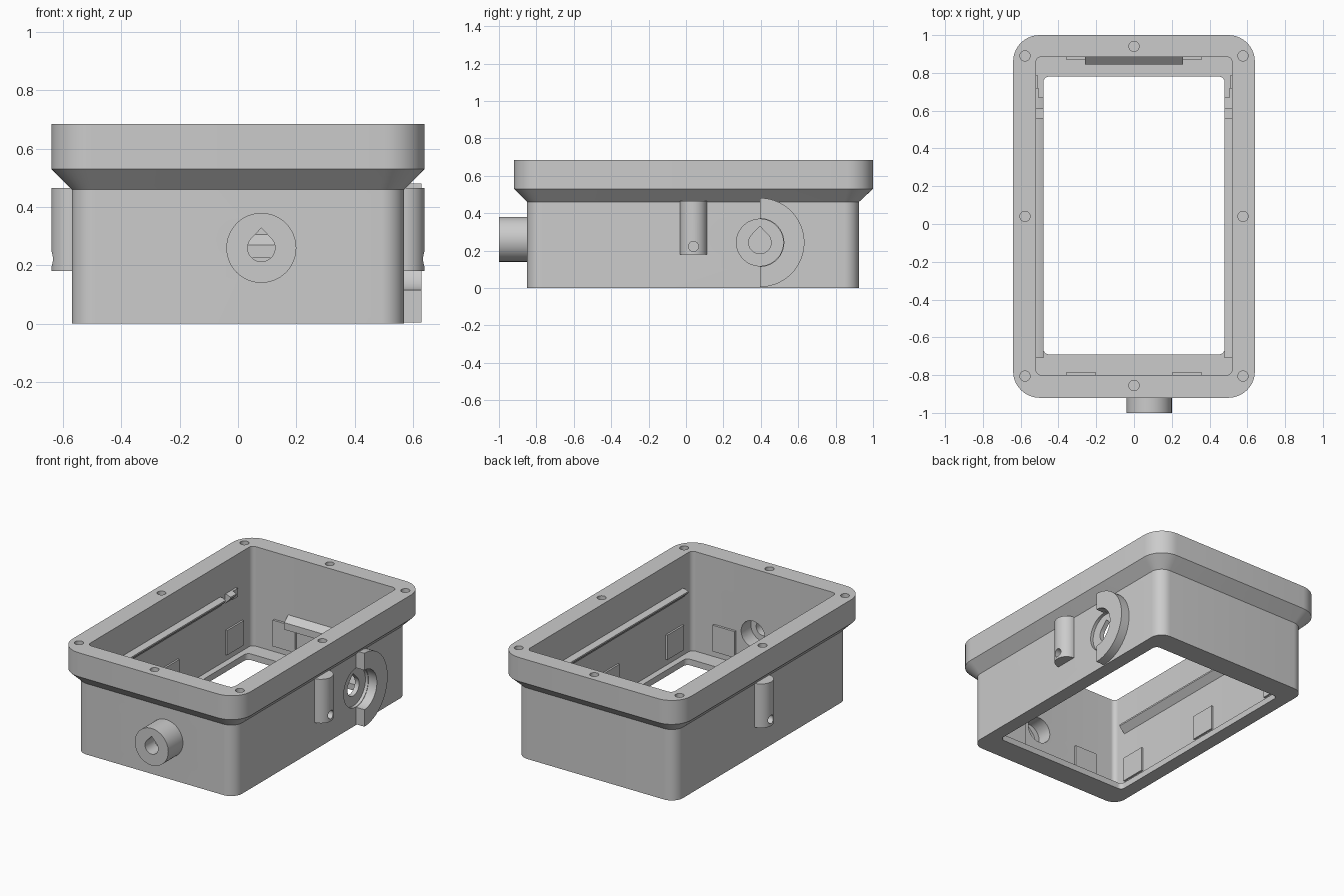
import bpy, bmesh, math
from mathutils import Vector

cube = bpy.data.objects.get("Cube")
if cube:
    bpy.data.objects.remove(cube, do_unlink=True)

grey = bpy.data.materials.new("plain grey")
grey.use_nodes = True
GREY = (0.6, 0.6, 0.6, 1)
grey.diffuse_color = GREY
grey.node_tree.nodes["Principled BSDF"].inputs["Base Color"].default_value = GREY


def finish(name, bm):
    bmesh.ops.recalc_face_normals(bm, faces=bm.faces)
    mesh = bpy.data.meshes.new(name)
    bm.to_mesh(mesh)
    bm.free()
    mesh.materials.append(grey)
    ob = bpy.data.objects.new(name, mesh)
    bpy.context.collection.objects.link(ob)
    return ob


def extrude(name, pts, axis, a, b):
    """Prism of a 2D outline along one axis, from a to b."""
    place = {"X": lambda u, v, t: (t, u, v),
             "Y": lambda u, v, t: (u, t, v),
             "Z": lambda u, v, t: (u, v, t)}[axis]
    bm = bmesh.new()
    ends = [[bm.verts.new(place(u, v, t)) for u, v in pts] for t in (a, b)]
    for end in ends:
        bm.faces.new(end)
    for i in range(len(pts)):
        j = (i + 1) % len(pts)
        bm.faces.new((ends[0][i], ends[0][j], ends[1][j], ends[1][i]))
    return finish(name, bm)


def arc(cu, cv, r, start=0, stop=360, n=32):
    angles = [math.radians(start + (stop - start) * i / n) for i in range(n + 1)]
    if stop - start == 360:
        angles.pop()
    return [(cu + r * math.cos(t), cv + r * math.sin(t)) for t in angles]


def teardrop(cu, cv, r):
    return arc(cu, cv, r, 135, 405) + [(cu, cv + r * 1.45)]


def rect(u0, u1, v0, v1):
    return [(u0, v0), (u1, v0), (u1, v1), (u0, v1)]


def rounded(hx, y0, y1, r, n=10):
    corners = [(hx - r, y1 - r, 0), (r - hx, y1 - r, 90),
               (r - hx, y0 + r, 180), (hx - r, y0 + r, 270)]
    return [p for x, y, a in corners for p in arc(x, y, r, a, a + 90, n)]


def shell(name, rings):
    """Closed loft: outside going up, inside coming down."""
    bm = bmesh.new()
    loops = [[bm.verts.new((x, y, z)) for x, y in pts] for pts, z in rings]
    for k, low in enumerate(loops):
        high = loops[(k + 1) % len(loops)]
        for i in range(len(low)):
            j = (i + 1) % len(low)
            bm.faces.new((low[i], low[j], high[j], high[i]))
    return finish(name, bm)


def cut(target, cutter):
    cutter.hide_render = True
    mod = target.modifiers.new("cut", "BOOLEAN")
    mod.operation = "DIFFERENCE"
    mod.solver = "EXACT"
    mod.object = cutter
    bpy.context.view_layer.objects.active = target
    bpy.ops.object.modifier_apply(modifier=mod.name)
    bpy.data.objects.remove(cutter, do_unlink=True)


parts = []

# Housing: body, flared flange, cavity and open floor
body = rounded(0.57, -0.85, 0.925, 0.08)
flange = rounded(0.64, -0.92, 1.0, 0.14)
cavity = rounded(0.52, -0.80, 0.885, 0.03)
opening = rounded(0.48, -0.69, 0.78, 0.03)
housing = shell("housing", [(body, 0), (body, 0.46), (flange, 0.53), (flange, 0.685),
                            (cavity, 0.685), (cavity, 0.04), (opening, 0.04), (opening, 0)])
parts.append(housing)

# Screw holes in the flange
screws = [(s * 0.577, y) for s in (-1, 1) for y in (-0.805, 0.04, 0.89)]
screws += [(0, -0.855), (0, 0.94)]
for x, y in screws:
    cut(housing, extrude("cutter", arc(x, y, 0.027, n=20), "Z", 0.54, 0.75))

# Front cable boss with a teardrop bore and a wider pocket inside
boss = extrude("front_boss", arc(0.08, 0.26, 0.12, n=48), "Y", -1.0, -0.84)
parts.append(boss)
for target in (housing, boss):
    cut(target, extrude("cutter", teardrop(0.08, 0.26, 0.047), "Y", -1.1, -0.7))
    cut(target, extrude("cutter", arc(0.08, 0.26, 0.085), "Y", -0.9, -0.7))

# Left side port: shallow round seat, teardrop hole, half collar
cut(housing, extrude("cutter", arc(0.395, 0.243, 0.125, n=48), "X", 0.55, 0.7))
cut(housing, extrude("cutter", teardrop(0.395, 0.243, 0.06), "X", 0.45, 0.7))
collar = arc(0.395, 0.243, 0.238, -90, 90, 40) + arc(0.395, 0.243, 0.128, -90, 90)[::-1]
parts.append(extrude("port_collar", collar, "X", 0.56, 0.63))

for s, side in ((-1, "right"), (1, "left")):
    # Half round post with a cross hole
    half = [(s * x, y) for x, y in arc(0.567, 0.04, 0.073, -90, 90, 24)]
    post = extrude(side + "_post", half, "Z", 0.18, 0.465)
    cut(post, extrude("cutter", arc(0.04, 0.222, 0.027, n=20), "X", s * 0.58, s * 0.7))
    parts.append(post)

    # Inner rail with a sloped underside, and its end stop
    rail = [(0.525, 0.475), (0.505, 0.475), (0.48, 0.465), (0.48, 0.455), (0.525, 0.41)]
    rail = [(s * x, z) for x, z in rail]
    parts.append(extrude(side + "_rail", rail, "Y", -0.71, 0.56))
    parts.append(extrude(side + "_rail_stop", rail, "Y", 0.61, 0.67))
    stop_lip = rect(s * 0.505, s * 0.525, 0.42, 0.475)
    parts.append(extrude(side + "_stop_lip", stop_lip, "Y", 0.67, 0.72))

    # Shallow pads along the side wall
    for i, y in enumerate((-0.62, 0.04, 0.70)):
        pad = rect(s * 0.508, s * 0.525, 0.08, 0.24)
        parts.append(extrude(f"{side}_pad_{i + 1}", pad, "Y", y - 0.085, y + 0.085))

    # Pads on the end walls
    for end, y0, y1 in (("front", -0.805, -0.785), ("back", 0.87, 0.89)):
        pad = rect(s * 0.20, s * 0.36, 0.08, 0.25)
        parts.append(extrude(f"{end}_{side}_pad", pad, "Y", y0, y1))

# Catch bar across the back wall
catch = [(0.89, 0.31), (0.845, 0.27), (0.845, 0.225), (0.89, 0.225)]
parts.append(extrude("back_catch", catch, "X", -0.26, 0.26))

# Smooth round surfaces, keep edges crisp
for ob in parts:
    bpy.ops.object.select_all(action="DESELECT")
    ob.select_set(True)
    bpy.context.view_layer.objects.active = ob
    bpy.ops.object.shade_smooth_by_angle(angle=math.radians(30))
